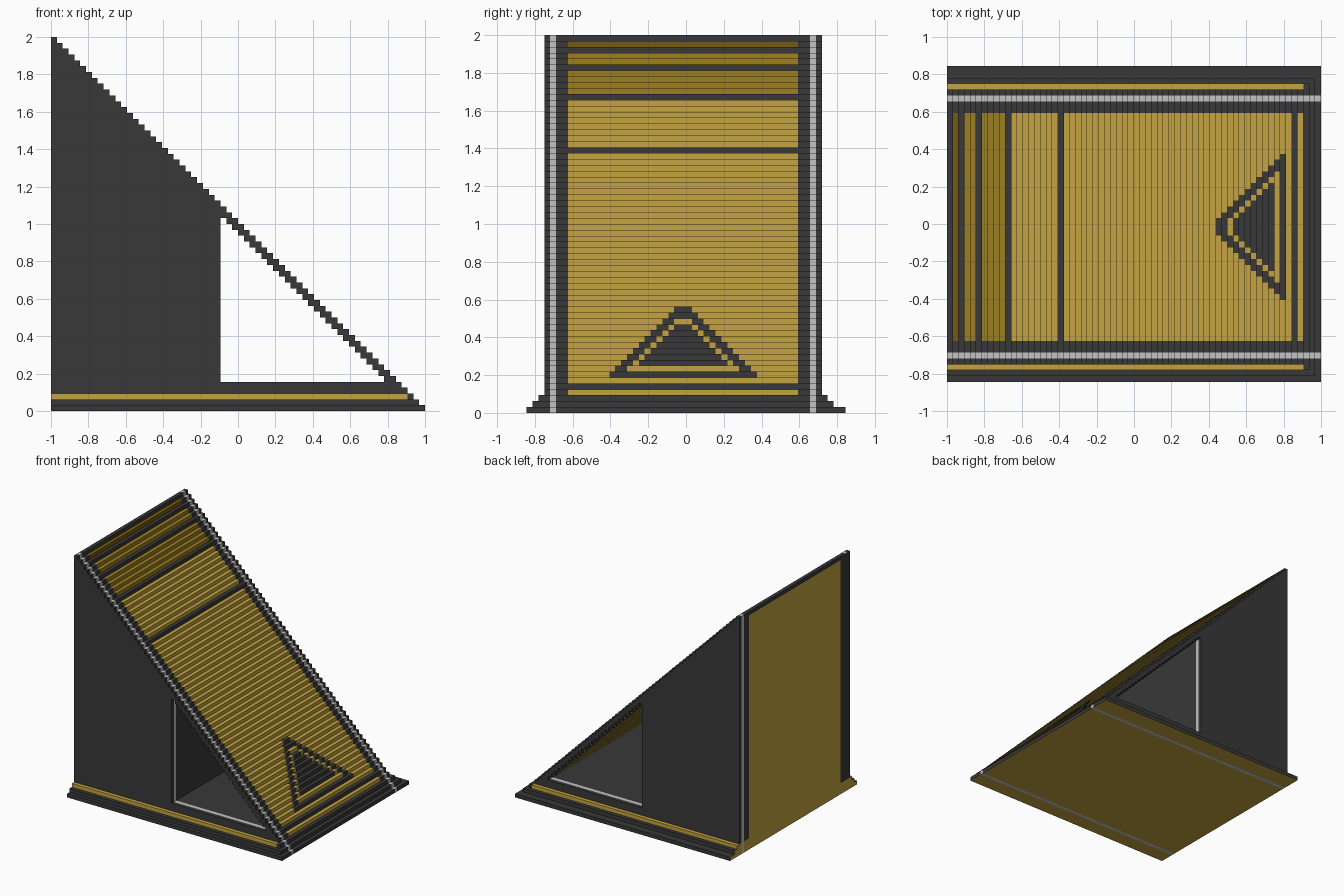
import bpy
import bmesh

if "Cube" in bpy.data.objects:
    bpy.data.objects.remove(bpy.data.objects["Cube"], do_unlink=True)

U = 1 / 32            # one block
ROWS = 64             # steps in the slope
DARK, WHITE, GOLD, BRONZE, BROWN = range(5)


def srgb(h):
    vals = [int(h[i:i + 2], 16) / 255 for i in (0, 2, 4)]
    return [v / 12.92 if v < 0.04045 else ((v + 0.055) / 1.055) ** 2.4 for v in vals] + [1]


MATS = []
for name, code in [("charcoal", "383838"), ("light grey", "C2C2C2"), ("gold", "C4A441"),
                   ("bronze", "9C7E22"), ("deep brown", "765A0E")]:
    m = bpy.data.materials.new(name)
    m.use_nodes = True
    m.diffuse_color = srgb(code)
    bsdf = next(n for n in m.node_tree.nodes if n.type == 'BSDF_PRINCIPLED')
    bsdf.inputs["Base Color"].default_value = srgb(code)
    bsdf.inputs["Roughness"].default_value = 0.8
    MATS.append(m)


def box(bm, x, y, z, colour, faces=None):
    """Box from ranges in blocks; faces maps a direction such as '-x' to another colour."""
    v = [bm.verts.new((a * U, b * U, c * U)) for a in x for b in y for c in z]
    quads = {"-x": (0, 1, 3, 2), "+x": (4, 6, 7, 5), "-y": (0, 4, 5, 1),
             "+y": (2, 3, 7, 6), "-z": (0, 2, 6, 4), "+z": (1, 5, 7, 3)}
    for side, q in quads.items():
        f = bm.faces.new([v[i] for i in q])
        f.material_index = (faces or {}).get(side, colour)


def finish(bm, name):
    mesh = bpy.data.meshes.new(name)
    bm.to_mesh(mesh)
    bm.free()
    for m in MATS:
        mesh.materials.append(m)
    ob = bpy.data.objects.new(name, mesh)
    bpy.context.collection.objects.link(ob)


def spans(r):
    """Extents in x of one row: solid, or split by the tunnel."""
    end = 32 - r
    return [(-32, -3), (end - 2, end)] if 5 <= r <= 32 else [(-32, end)]


# Side walls: dark skins around a light core, so the core shows on every edge
def wall_layer(name, y, colour, back):
    bm = bmesh.new()
    for r in range(ROWS):
        for s in spans(r):
            paint = {}
            if s[0] == -32:
                paint["-x"] = GOLD if r < 3 and back != WHITE else back
            if r == 0 and colour == DARK:
                paint["-z"] = GOLD
            box(bm, s, y, (r, r + 1), colour, paint)
    finish(bm, name)


wall_layer("right_wall_outer_skin", (-24, -23), DARK, DARK)
wall_layer("right_wall_core", (-23, -22), WHITE, DARK)
wall_layer("right_wall_inner_skin", (-22, -20), DARK, DARK)
wall_layer("left_wall_inner_skin", (19, 21), DARK, DARK)
wall_layer("left_wall_core", (21, 22), WHITE, WHITE)
wall_layer("left_wall_outer_skin", (22, 23), DARK, DARK)


# Slope colours: bands by row, plus a triangle emblem on the lower part
def row_colour(r):
    if r in (0, 1, 2, 4, 44, 53, 58, 61, 63):
        return DARK
    if r == 62:
        return BROWN
    return BRONZE if r > 53 else GOLD


def segments(r):
    """Ranges in y with colours across one row of the slope."""
    if not 6 <= r <= 17:
        return [(-20, 19, row_colour(r))]
    rings = [(18.5 - r, DARK)]
    if 7 <= r <= 15:
        rings.append((16.5 - r, GOLD))
    if 8 <= r <= 14:
        rings.append((15.5 - r, DARK))
    cuts, cols = [-20], [GOLD]
    for half, c in rings:
        cuts.append(-0.5 - half)
        cols.append(c)
    cuts += [-0.5 + h for h, c in reversed(rings)] + [19]
    cols += cols[-2::-1]
    return list(zip(cuts[:-1], cuts[1:], cols))


bm = bmesh.new()
for r in range(ROWS):
    z = (r, r + 1)
    under = {"-z": GOLD, "-x": DARK if r == 63 else GOLD}
    sp = spans(r)
    if len(sp) == 2:      # block behind the tunnel
        box(bm, sp[0], (-20, 19), z, DARK, {"-x": GOLD})
    for y0, y1, c in segments(r):
        box(bm, sp[-1], (y0, y1), z, c, under)
finish(bm, "slope_and_body")

# Stepped plinth along both long sides, with a gold trim on the top step
for name, inner, outers in [("right_plinth", -24, (-27, -26, -25)),
                            ("left_plinth", 23, (27, 25, 24))]:
    bm = bmesh.new()
    for r, outer in enumerate(outers):
        y = (min(inner, outer), max(inner, outer))
        paint = {"-x": GOLD, "-z": GOLD if r == 0 else DARK}
        if r < 2:
            box(bm, (-32, 32 - r), y, (r, r + 1), DARK, paint)
        else:
            box(bm, (-32, 29), y, (r, r + 1), GOLD)
            box(bm, (29, 30), y, (r, r + 1), DARK)
    finish(bm, name)
